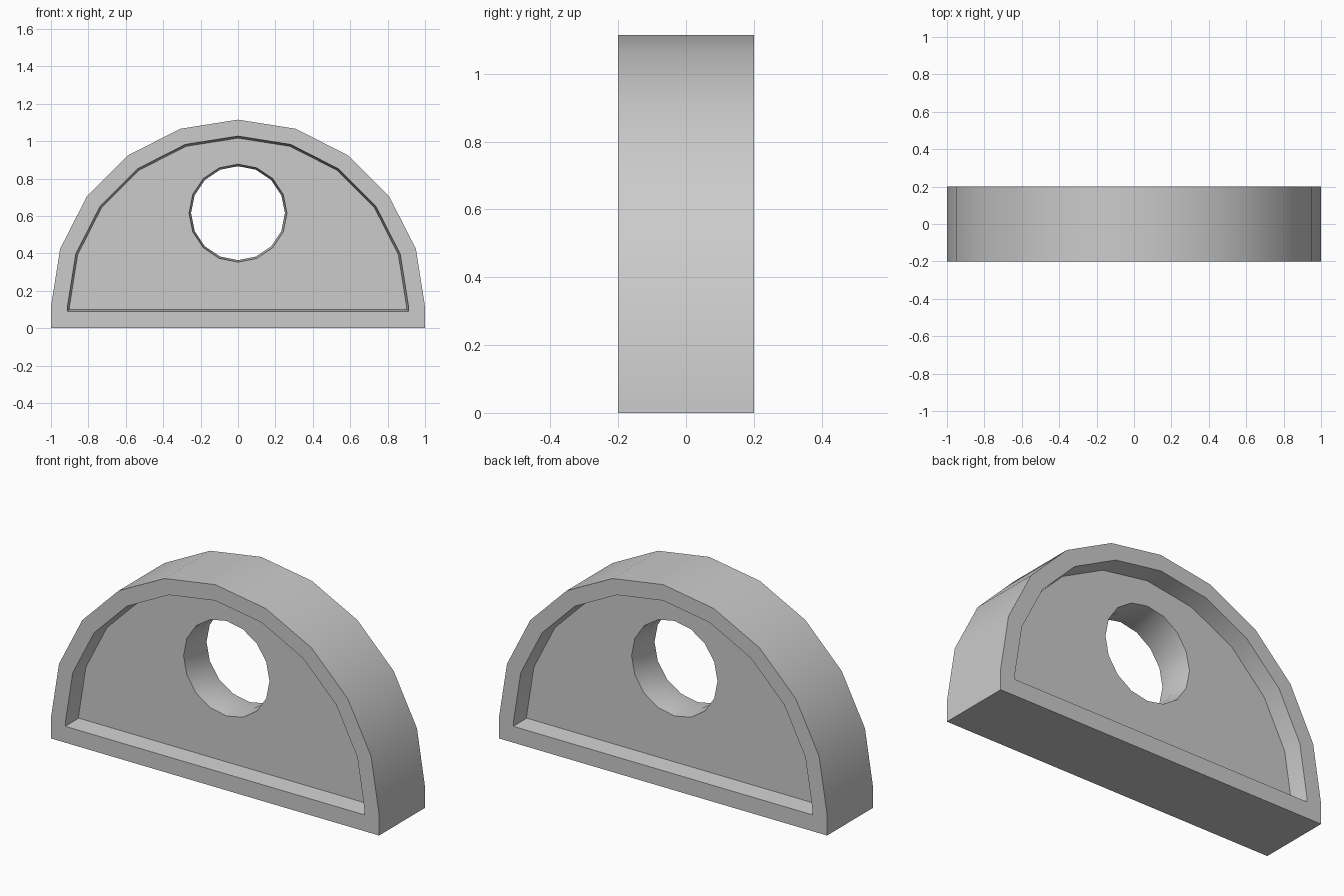
import bpy
import bmesh
from math import cos, sin, pi, radians

cube = bpy.data.objects.get("Cube")
if cube:
    bpy.data.objects.remove(cube, do_unlink=True)

ARCH_Z = 0.115    # centre height of the arch
HOLE_Z = 0.615    # centre height of the hole
HALF = 0.2        # half thickness of the rim
WEB = 0.1         # half thickness of the sunken web

grey = bpy.data.materials.new("plain_grey")
grey.diffuse_color = (0.6, 0.6, 0.6, 1)
grey.use_nodes = True
grey.node_tree.nodes["Principled BSDF"].inputs["Base Color"].default_value = (0.6, 0.6, 0.6, 1)

bm = bmesh.new()


def arch(radius, base, y):
    """Ten-sided half round closed by a flat base."""
    pts = [(radius * cos(i * pi / 10), ARCH_Z + radius * sin(i * pi / 10)) for i in range(11)]
    pts += [(-radius, base), (radius, base)]
    return [bm.verts.new((x, y, z)) for x, z in pts]


def circle(radius, y):
    return [bm.verts.new((radius * cos(i * pi / 8), y, HOLE_Z + radius * sin(i * pi / 8)))
            for i in range(16)]


def loft(a, b):
    n = len(a)
    for i in range(n):
        j = (i + 1) % n
        bm.faces.new((a[i], a[j], b[j], b[i]))


def ring_edges(ring):
    return [bm.edges.get((v, ring[i - 1])) for i, v in enumerate(ring)]


# Both faces: flat rim, drafted recess, web and drafted half of the hole
waist = circle(0.251, 0)
outers = []
for side in (-1, 1):
    outer = arch(1.0, 0, side * HALF)
    rim = arch(0.912, 0.09, side * HALF)
    floor = arch(0.901, 0.1, side * WEB)
    hole = circle(0.262, side * WEB)
    loft(outer, rim)
    loft(rim, floor)
    loft(hole, waist)
    bmesh.ops.triangle_fill(bm, use_beauty=True, edges=ring_edges(floor) + ring_edges(hole))
    outers.append(outer)

# Outer wall and underside
loft(*outers)
bmesh.ops.recalc_face_normals(bm, faces=bm.faces)

mesh = bpy.data.meshes.new("arched_block")
bm.to_mesh(mesh)
bm.free()
mesh.materials.append(grey)
block = bpy.data.objects.new("arched_block", mesh)
bpy.context.collection.objects.link(block)

bpy.ops.object.select_all(action='DESELECT')
block.select_set(True)
bpy.context.view_layer.objects.active = block
bpy.ops.object.shade_smooth_by_angle(angle=radians(30))
